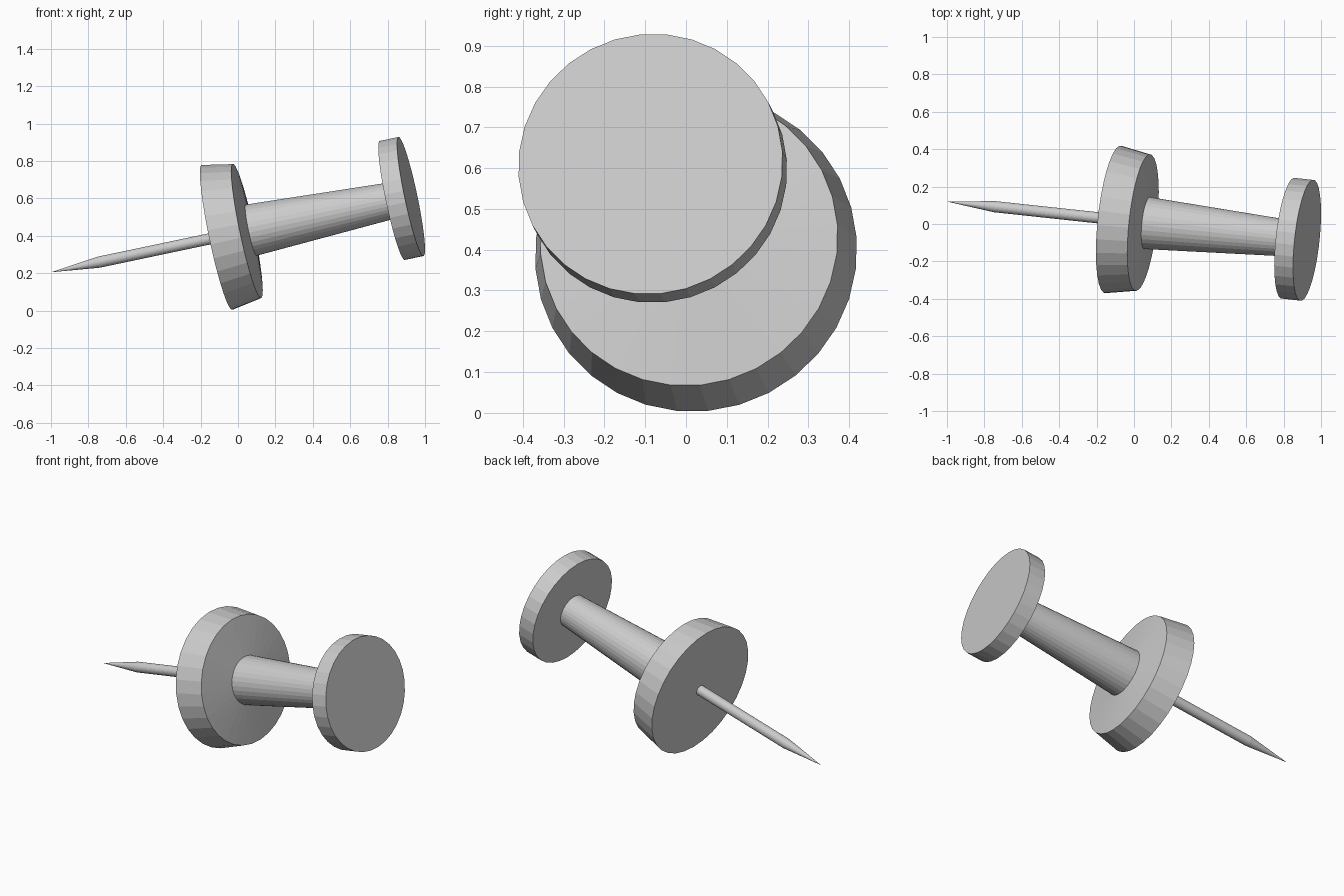
import bpy, math
from mathutils import Vector, Matrix

if "Cube" in bpy.data.objects:
    bpy.data.objects.remove(bpy.data.objects["Cube"])

SIDES = 32
TIP = Vector((-1.0, 0.12, 0.205))
HEAD = Vector((0.925, -0.087, 0.61))

# Frame of the tilted pin: local z runs from the tip to the head
axis = (HEAD - TIP).normalized()
side = Vector((0, 0, 1)).cross(axis).normalized()
up = axis.cross(side)
FRAME = Matrix.Translation(TIP) @ Matrix((up, side, axis)).transposed().to_4x4()
LENGTH = (HEAD - TIP).length


def lathe(name, profile):
    """Revolve (radius, height) points about the pin axis; radius 0 is a pole."""
    verts, faces, rings = [], [], []
    for r, h in profile:
        n = 1 if r == 0 else SIDES
        rings.append([len(verts) + i for i in range(n)])
        for i in range(n):
            a = 2 * math.pi * (i + 0.5) / SIDES
            verts.append((r * math.cos(a), r * math.sin(a), h))
    for lo, hi in zip(rings, rings[1:]):
        for i in range(SIDES):
            j = (i + 1) % SIDES
            if len(lo) == 1:
                faces.append((lo[0], hi[j], hi[i]))
            elif len(hi) == 1:
                faces.append((lo[i], lo[j], hi[0]))
            else:
                faces.append((lo[i], lo[j], hi[j], hi[i]))
    mesh = bpy.data.meshes.new(name)
    mesh.from_pydata(verts, [], faces)
    mesh.transform(FRAME)
    mesh.update()
    obj = bpy.data.objects.new(name, mesh)
    bpy.context.collection.objects.link(obj)
    return obj


# Sharp needle
lathe("needle", [(0, 0), (0.03, 0.262), (0.03, 0.912)])
# Wide tapered collar with a slightly raised top
lathe("collar", [(0.03, 0.912), (0.397, 0.912), (0.367, 1.077), (0.14, 1.1)])
# Tapered grip
lathe("grip", [(0.14, 1.1), (0.098, LENGTH - 0.103)])
# Flat head disc
lathe("head", [(0.098, LENGTH - 0.103), (0.326, LENGTH - 0.103),
               (0.326, LENGTH), (0, LENGTH)])
